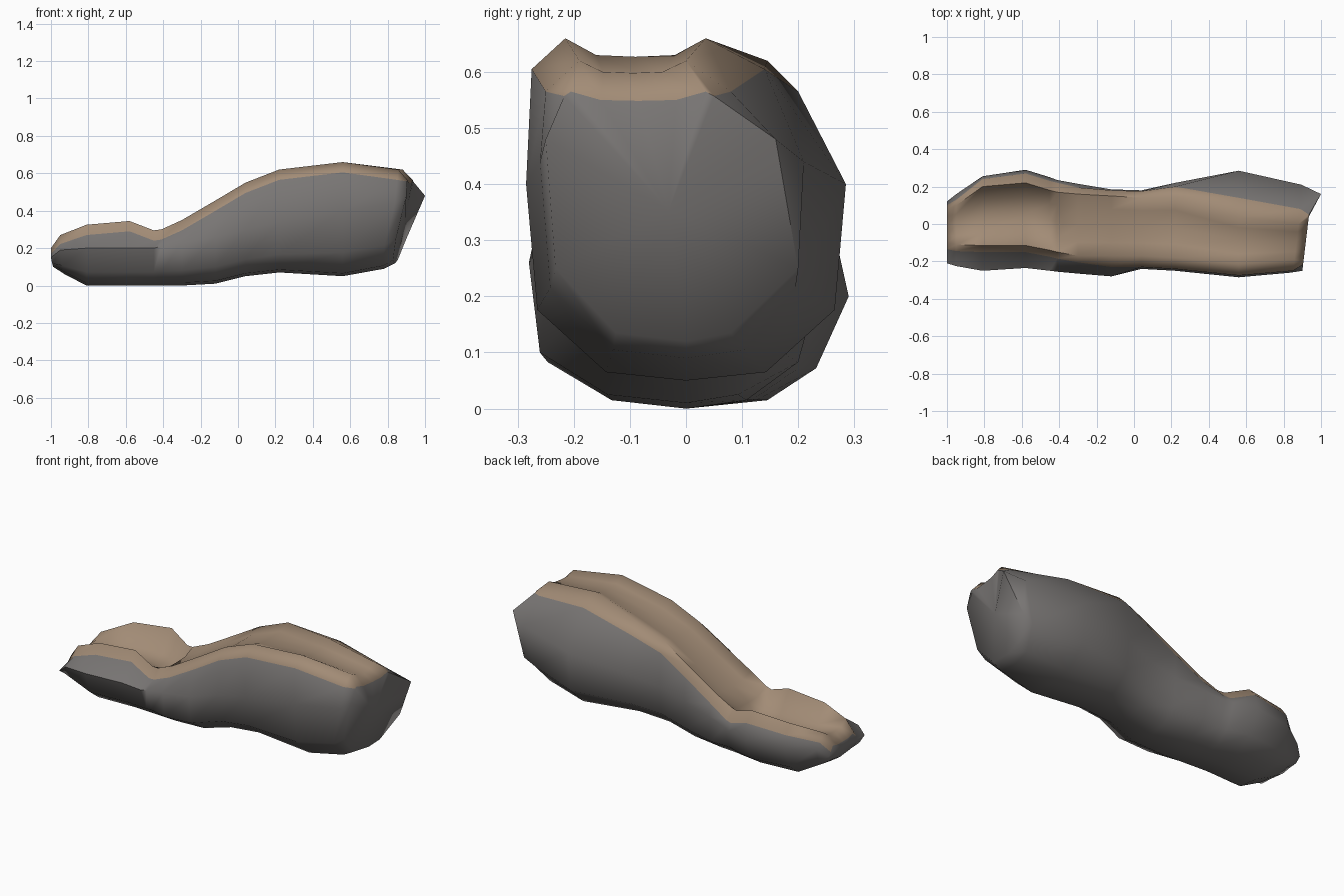
import bpy, bmesh

if "Cube" in bpy.data.objects:
    bpy.data.objects.remove(bpy.data.objects["Cube"])


def material(name, color):
    m = bpy.data.materials.new(name)
    m.diffuse_color = (*color, 1)
    m.use_nodes = True
    m.node_tree.nodes["Principled BSDF"].inputs["Base Color"].default_value = m.diffuse_color
    return m


# Stations along the rock: x, bottom z, rim z, front rim y, back rim y,
# front widest y, back widest y, widest z, trough depth, back sand edge y
STATIONS = [
    (-1.00, .10, .20, -.10, .08, -.21, .12, .15, .01, .10),
    (-.95, .06, .27, -.11, .10, -.225, .16, .19, .03, .13),
    (-.81, .00, .325, -.115, .20, -.25, .255, .20, .10, .24),
    (-.58, .00, .345, -.115, .22, -.235, .29, .20, .12, .27),
    (-.45, .00, .295, -.14, .18, -.25, .25, .20, .09, .23),
    (-.41, .00, .30, -.15, .17, -.255, .235, .21, .03, .22),
    (-.30, .00, .35, -.17, .16, -.265, .215, .23, .02, .195),
    (-.12, .01, .455, -.17, .15, -.28, .185, .26, .02, .18),
    (.04, .05, .55, -.17, .14, -.24, .18, .30, .02, .175),
    (.22, .07, .62, -.18, .145, -.25, .22, .34, .025, .20),
    (.56, .05, .66, -.215, .035, -.285, .285, .40, .03, .14),
    (.88, .09, .62, -.19, .0, -.26, .21, .44, .02, .08),
    (.93, .12, .565, -.205, .035, -.25, .16, .48, .015, .05),
]


# Cross-section: underside, front wall, sand rim, trough, back wall
def section(x, zb, zr, yf, yb, wf, wb, zw, d, tb):
    w, low = yb - yf, zb + .36 * (zw - zb)
    band = .008 if x > .9 else min(.055, (zr - zw) * .6)
    out_y = .012 if x > .9 else .06 if x > -.2 else .035
    tuck = .8 if x < -.35 else .93
    low_back = wb * (1.25 if x > .9 else tuck)
    pts = [(0, zb), (.5 * wf, zb + .015), (tuck * wf, low), (wf, zw),
           (yf - out_y, zr - band), (yf, zr),
           (yf + .22 * w, zr - d), (yf + .5 * w, zr - 1.1 * d),
           (yf + .78 * w, zr - d), (yb, zr), (tb, zr - band),
           (wb, zw), (low_back, low), (.5 * wb, zb + .015)]
    out = []
    for i, (y, z) in enumerate(pts):
        px = x
        if x > .8:                       # slanted high end with a tip
            px += .12 * y - .25 * max(0, .48 - z)
            if x > .9 and i in (11, 12):
                px = 1.0 if i == 11 else .9
        elif x < -.9:                    # undercut low end
            px += .3 * max(0, .14 - z)
        out.append((px, y, z))
    return out


# Loft the rock, painting the trough and rim strips as sand
bm = bmesh.new()
rings = [[bm.verts.new(p) for p in section(*s)] for s in STATIONS]
n = len(rings[0])
for a, b in zip(rings, rings[1:]):
    for i in range(n):
        j = (i + 1) % n
        f = bm.faces.new((a[i], a[j], b[j], b[i]))
        f.material_index = 1 if 4 <= i <= 9 else 0

# End caps, fanned from their centres
caps = [bm.faces.new(rings[0]), bm.faces.new(rings[-1][::-1])]
bmesh.ops.poke(bm, faces=caps)
bmesh.ops.recalc_face_normals(bm, faces=bm.faces)

mesh = bpy.data.meshes.new("rock_ledge")
bm.to_mesh(mesh)
bm.free()
mesh.materials.append(material("rock_grey", (.19, .18, .175)))
mesh.materials.append(material("sand_brown", (.36, .26, .18)))
rock = bpy.data.objects.new("rock_ledge", mesh)
bpy.context.collection.objects.link(rock)
bpy.context.view_layer.objects.active = rock
rock.select_set(True)
bpy.ops.object.shade_smooth_by_angle(angle=1.2)
